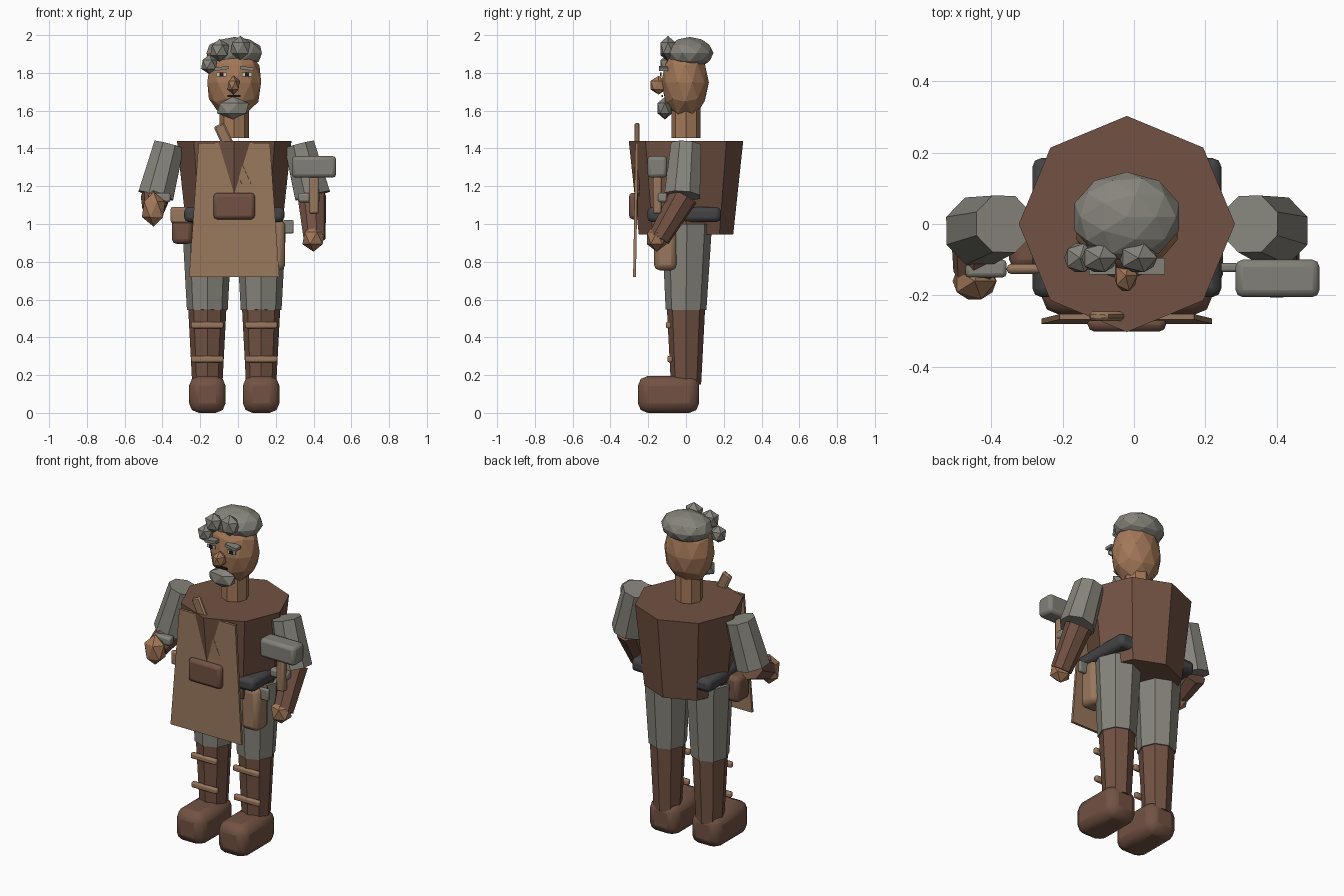
import bpy, math
from mathutils import Vector

if "Cube" in bpy.data.objects:
    bpy.data.objects.remove(bpy.data.objects["Cube"])

CX = -0.02  # body symmetry line


def material(name, r, g, b):
    m = bpy.data.materials.new(name)
    m.diffuse_color = [((c / 255 + 0.055) / 1.055) ** 2.4 for c in (r, g, b)] + [1]
    m.use_nodes = True
    m.node_tree.nodes["Principled BSDF"].inputs["Base Color"].default_value = m.diffuse_color
    return m


BROWN = material("brown leather", 114, 82, 67)
TAN = material("tan hide", 153, 120, 93)
GREY = material("grey cloth", 134, 132, 123)
SKIN = material("skin", 163, 120, 88)
DARK = material("dark belt", 68, 68, 70)
STEEL = material("steel", 130, 128, 120)
WHITE = material("eye white", 205, 200, 190)
BLACK = material("pupil", 35, 30, 28)


def finish(name, mat):
    o = bpy.context.object
    o.name = name
    o.data.materials.append(mat)
    return o


def box(name, mat, lo, hi, bevel=0.0, segs=2, rot=(0, 0, 0)):
    mid = [(a + b) / 2 for a, b in zip(lo, hi)]
    bpy.ops.mesh.primitive_cube_add(size=1, location=mid)
    o = finish(name, mat)
    o.scale = [b - a for a, b in zip(lo, hi)]
    bpy.ops.object.transform_apply(location=False, rotation=False, scale=True)
    o.rotation_euler = rot
    if bevel:
        m = o.modifiers.new("bevel", 'BEVEL')
        m.width, m.segments = bevel, segs
        bpy.ops.object.shade_smooth_by_angle(angle=math.radians(50))
    return o


def tube(name, mat, a, b, ra, rb, sides=8, turn=0.0):
    """Tapered flat-sided limb from point a to point b."""
    a, b = Vector(a), Vector(b)
    d = b - a
    bpy.ops.mesh.primitive_cone_add(vertices=sides, radius1=ra, radius2=rb, depth=d.length,
                                    location=(a + b) / 2)
    o = finish(name, mat)
    for v in o.data.vertices:
        x, y = v.co.x, v.co.y
        v.co.x = x * math.cos(turn) - y * math.sin(turn)
        v.co.y = x * math.sin(turn) + y * math.cos(turn)
    o.rotation_euler = Vector((0, 0, 1)).rotation_difference(d).to_euler()
    return o


def ball(name, mat, loc, scale, sub=1):
    bpy.ops.mesh.primitive_ico_sphere_add(subdivisions=sub, radius=1, location=loc)
    o = finish(name, mat)
    o.scale = scale
    return o


# Torso, neck, belt
tube("vest", BROWN, (CX, 0, 0.945), (CX, 0, 1.44), 0.25, 0.303)
tube("neck", SKIN, (CX, 0, 1.455), (CX, 0, 1.62), 0.078, 0.078)
box("belt", DARK, (-0.285, -0.205, 1.01), (0.245, 0.185, 1.09), 0.025)

# Apron: tapered leaning slab, with pocket and diagonal strap
apron = box("apron", TAN, (CX - 0.239, -0.28, 0.72), (CX + 0.239, -0.265, 1.43))
for v in apron.data.vertices:
    if v.co.z > 0:
        v.co.x *= 0.79
        v.co.y += 0.012
box("apron_pocket", BROWN, (-0.13, -0.302, 1.025), (0.09, -0.255, 1.165), 0.02)
box("apron_strap", TAN, (-0.045, -0.272, 1.135), (0.015, -0.246, 1.545), 0.008, 1,
    (0, math.radians(-25), 0))

# Legs
for s, side in ((-1, "left"), (1, "right")):
    x = CX + s * 0.1425
    tube(side + "_trouser", GREY, (x, 0.0, 0.545), (x, 0.005, 1.0), 0.108, 0.133)
    tube(side + "_shin", BROWN, (x, 0, 0.15), (x, 0, 0.55), 0.08, 0.101)
    box(side + "_boot", BROWN, (x - 0.097, -0.255, 0), (x + 0.097, 0.07, 0.195), 0.052)
    for z in (0.285, 0.465):
        y = -0.085 - (z - 0.285) * 0.04
        box(side + "_leg_strap", TAN, (x - 0.086, y - 0.014, z - 0.017),
            (x + 0.086, y + 0.014, z + 0.017), 0.009)

# Sleeves and cuffs
for s, side in ((-1, "left"), (1, "right")):
    tube(side + "_sleeve", GREY, (CX + s * 0.415, -0.02, 1.15), (CX + s * 0.345, 0, 1.42),
         0.102, 0.086, 8, math.pi / 8)
    c = CX + s * 0.395
    box(side + "_cuff", GREY, (c - 0.058, -0.15, 1.115), (c + 0.058, -0.10, 1.165), 0.012)

# Forearms and hands
tube("right_forearm", BROWN, (0.39, -0.01, 1.15), (0.405, -0.143, 0.925), 0.078, 0.06)
ball("right_hand", SKIN, (0.40, -0.155, 0.925), (0.066, 0.06, 0.072))
tube("left_forearm", BROWN, (-0.435, -0.01, 1.15), (-0.445, -0.14, 1.085), 0.08, 0.062)
ball("left_hand", SKIN, (-0.447, -0.16, 1.078), (0.069, 0.06, 0.092))

# Hammer
box("hammer_head", STEEL, (0.285, -0.205, 1.245), (0.52, -0.10, 1.36), 0.02)
box("hammer_handle", TAN, (0.377, -0.175, 1.055), (0.427, -0.13, 1.25), 0.01)

# Belt pouches
box("right_pouch", TAN, (0.13, -0.17, 0.755), (0.25, -0.05, 1.02), 0.03)
box("right_belt_tool", STEEL, (0.235, -0.135, 0.95), (0.295, -0.11, 1.02), 0.008)
box("left_pouch", BROWN, (-0.35, -0.125, 0.895), (-0.24, 0.0, 1.05), 0.025)
box("left_pouch_flap", TAN, (-0.357, -0.14, 1.005), (-0.24, -0.112, 1.09), 0.012)

# Head
ball("head", SKIN, (CX, -0.005, 1.75), (0.15, 0.126, 0.195), 2)
ball("hair", GREY, (CX, 0.02, 1.905), (0.154, 0.126, 0.085), 2)
for x, z, r in ((-0.152, 1.845, 0.052), (-0.097, 1.92, 0.06), (0.012, 1.932, 0.064)):
    ball("hair_curl", GREY, (x, -0.095, z), (r * 0.93, 0.047, r))
ball("beard", GREY, (-0.027, -0.112, 1.613), (0.095, 0.045, 0.06))
ball("nose", SKIN, (-0.023, -0.145, 1.735), (0.036, 0.05, 0.05))

# Face details
for s, side in ((-1, "left"), (1, "right")):
    x = CX + s * 0.068
    box(side + "_brow", GREY, (x - 0.038, -0.142, 1.815), (x + 0.038, -0.095, 1.832), 0, 1,
        (0, math.radians(s * 8), 0))
    box(side + "_eye", WHITE, (x - 0.026, -0.134, 1.782), (x + 0.026, -0.126, 1.802))
    box(side + "_pupil", BLACK, (x - 0.011, -0.138, 1.782), (x + 0.011, -0.131, 1.802))
box("mouth", BLACK, (-0.056, -0.131, 1.673), (0.014, -0.122, 1.684))
